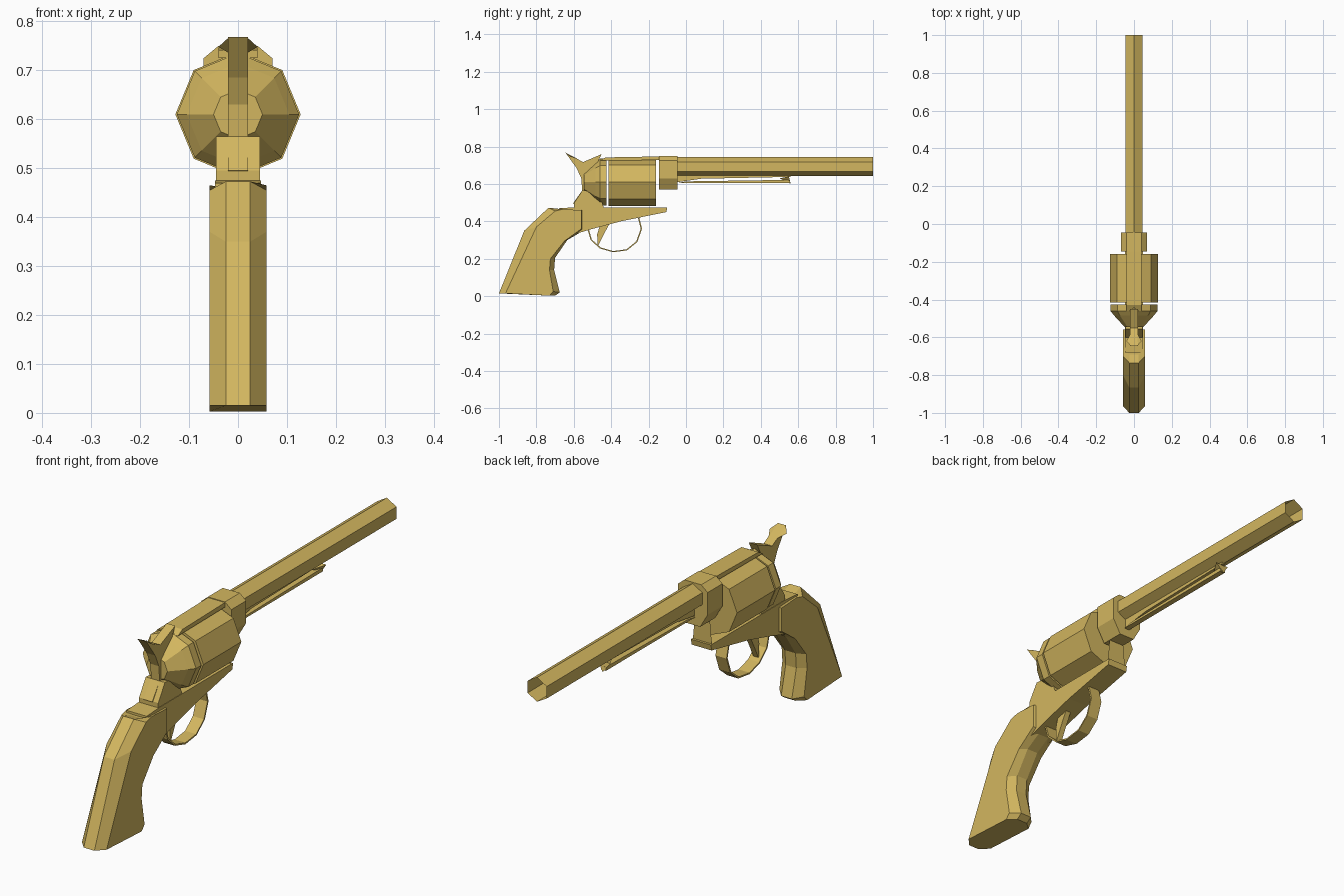
import bpy, math

brass = bpy.data.materials.new("aged brass")
brass.diffuse_color = (0.65, 0.47, 0.115, 1)


def make(name, verts, faces):
    mesh = bpy.data.meshes.new(name)
    mesh.from_pydata(verts, [], faces)
    mesh.materials.append(brass)
    mesh.update()
    obj = bpy.data.objects.new(name, mesh)
    bpy.context.collection.objects.link(obj)
    # consistent outward normals
    import bmesh
    bm = bmesh.new()
    bm.from_mesh(mesh)
    bmesh.ops.recalc_face_normals(bm, faces=bm.faces)
    bm.to_mesh(mesh)
    bm.free()
    return obj


def loft(name, rings, caps=(True, True)):
    """Skin a list of closed rings that share one point count."""
    n = len(rings[0])
    verts = [p for ring in rings for p in ring]
    faces = [(r * n + i, r * n + (i + 1) % n, (r + 1) * n + (i + 1) % n, (r + 1) * n + i)
             for r in range(len(rings) - 1) for i in range(n)]
    if caps[0]:
        faces.append(tuple(range(n)))
    if caps[1]:
        faces.append(tuple(range((len(rings) - 1) * n, len(rings) * n)))
    return make(name, verts, faces)


def side_prism(name, profile, half, x=0.0):
    """Extrude a (y, z) profile sideways."""
    return loft(name, [[(x + s * half, y, z) for y, z in profile] for s in (-1, 1)])


def turned(name, stations, sides, zc, caps=(True, True)):
    """Faceted body along y from (y, radius) stations."""
    return loft(name, [[(r * math.cos(2 * math.pi * i / sides), y,
                         zc + r * math.sin(2 * math.pi * i / sides))
                        for i in range(sides)] for y, r in stations], caps)


# Grip: narrow backstrap outline in the middle, chamfered to flat cheeks
core = [(-1.0, 0.015), (-0.865, 0.35), (-0.735, 0.473), (-0.69, 0.46), (-0.55, 0.46),
        (-0.55, 0.35), (-0.635, 0.30), (-0.70, 0.205), (-0.705, 0.14), (-0.675, 0.02), (-0.70, 0.003)]
cheek = [(-0.965, 0.015), (-0.80, 0.37), (-0.70, 0.455), (-0.66, 0.465), (-0.56, 0.46),
         (-0.56, 0.36), (-0.65, 0.295), (-0.725, 0.20), (-0.73, 0.14), (-0.71, 0.025), (-0.73, 0.003)]
loft("grip", [[(x, y, z) for y, z in prof] for x, prof in
              ((-0.058, cheek), (-0.025, core), (0.025, core), (0.058, cheek))])

# Lower frame with its forward tongue
side_prism("frame", [(-0.68, 0.47), (-0.60, 0.475), (-0.10, 0.475), (-0.105, 0.45), (-0.35, 0.40),
                     (-0.50, 0.36), (-0.60, 0.33), (-0.68, 0.30)], 0.047)
side_prism("rear_frame", [(-0.60, 0.495), (-0.555, 0.565), (-0.47, 0.56), (-0.44, 0.475),
                          (-0.60, 0.465)], 0.045)
make("frame_front_plate", [(-0.045, -0.11, 0.465), (0.045, -0.11, 0.465),
                           (0.035, -0.11, 0.58), (-0.035, -0.11, 0.58)], [(0, 1, 2, 3)])

# Cylinder and the tapered recoil shield behind it
turned("cylinder", [(-0.415, 0.128), (-0.16, 0.128)], 8, 0.61)
turned("recoil_shield", [(-0.545, 0.05), (-0.485, 0.105), (-0.46, 0.125), (-0.425, 0.125)], 8, 0.61)
side_prism("top_strap", [(-0.46, 0.725), (-0.43, 0.742), (-0.10, 0.748), (-0.10, 0.728)], 0.04)

# Barrel lug and open six-sided barrel
lug = [(-0.04, 0.75), (0.04, 0.75), (0.07, 0.725), (0.07, 0.63), (0.035, 0.57),
       (-0.035, 0.57), (-0.07, 0.63), (-0.07, 0.725)]
loft("barrel_lug", [[(x, y, z) for x, z in lug] for y in (-0.145, -0.045)])
bore = [(0, 0.745), (0.045, 0.718), (0.045, 0.667), (0, 0.642), (-0.045, 0.667), (-0.045, 0.718)]
loft("barrel", [[(x, y, z) for x, z in bore] for y in (-0.05, 1.0)], (True, False))

# Loading lever, web under the barrel, and lever catch
side_prism("loading_lever", [(-0.045, 0.605), (0.0, 0.614), (0.555, 0.622), (0.555, 0.606)], 0.012)
side_prism("lever_web", [(-0.045, 0.65), (0.56, 0.65), (0.56, 0.638), (0.08, 0.628), (-0.045, 0.61)], 0.008)
make("lever_catch", [(-0.03, 0.55, 0.64), (0.03, 0.55, 0.64), (0, 0.56, 0.6), (0, 0.50, 0.63)],
     [(0, 1, 2), (0, 1, 3), (1, 2, 3), (2, 0, 3)])

# Hammer with swept spur
side_prism("hammer", [(-0.605, 0.495), (-0.555, 0.565), (-0.56, 0.63), (-0.585, 0.685), (-0.645, 0.768),
                      (-0.55, 0.717), (-0.45, 0.76), (-0.475, 0.71), (-0.49, 0.60), (-0.53, 0.48)], 0.02)
for s, label in ((-1, "left"), (1, "right")):
    make("spur_wing_" + label, [(s * 0.018, -0.645, 0.768), (s * 0.04, -0.62, 0.748),
                                (s * 0.018, -0.58, 0.735)], [(0, 1, 2)])

# Trigger guard: a thin bent strap
path = [(-0.25, 0.42), (-0.235, 0.36), (-0.26, 0.29), (-0.315, 0.245), (-0.39, 0.235),
        (-0.46, 0.255), (-0.51, 0.30), (-0.53, 0.37)]
mid = (-0.38, 0.36)
inner = [(mid[0] + (y - mid[0]) * 0.95, mid[1] + (z - mid[1]) * 0.95) for y, z in path]
side_prism("trigger_guard", path + inner[::-1], 0.026)

# Trigger
side_prism("trigger", [(-0.46, 0.38), (-0.41, 0.385), (-0.44, 0.33), (-0.472, 0.265), (-0.475, 0.33)], 0.012)
